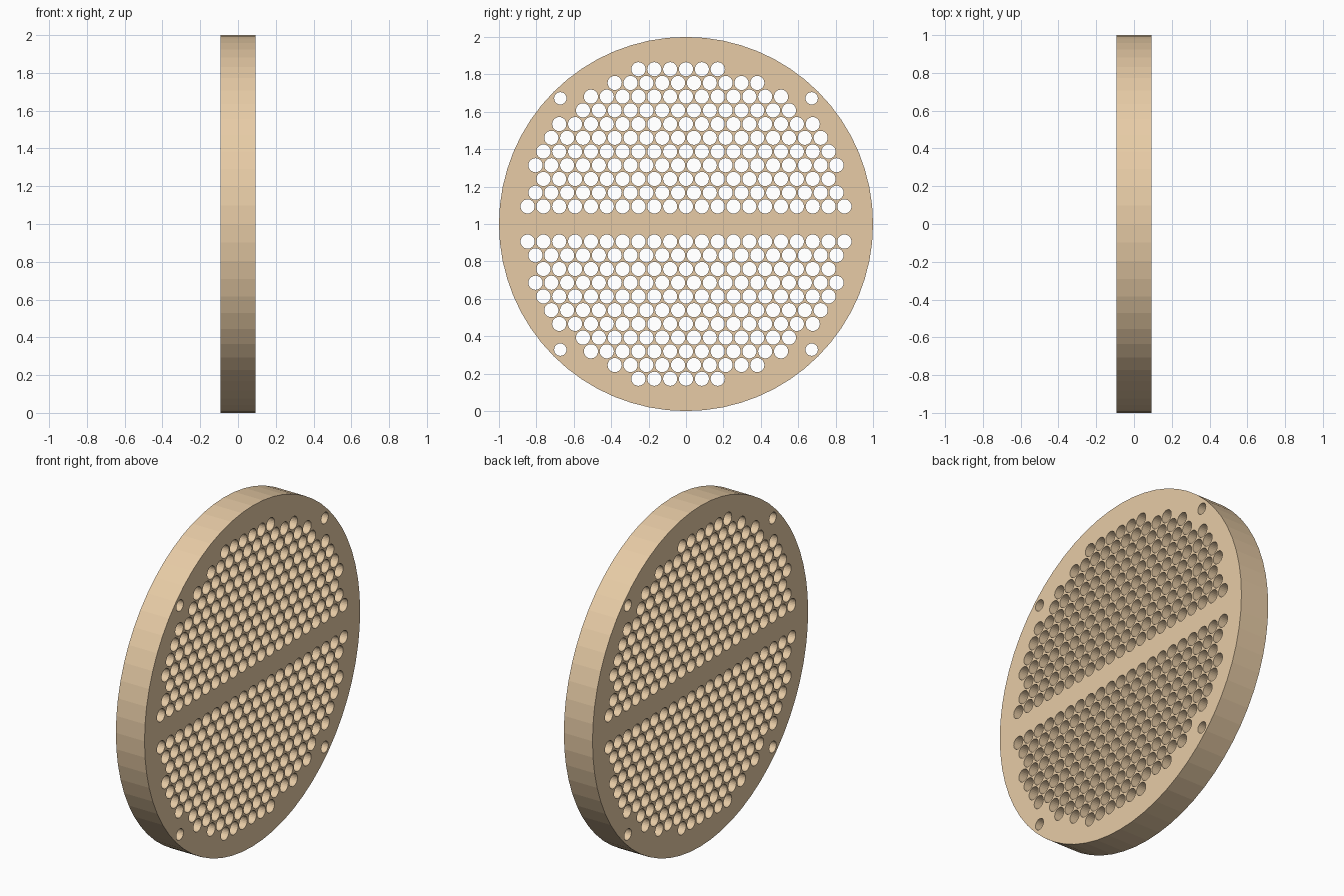
import bpy, math

if "Cube" in bpy.data.objects:
    bpy.data.objects.remove(bpy.data.objects["Cube"])

RADIUS, HALF_THICK, CENTRE_Z = 1.0, 0.093, 1.0
PITCH = 0.0847
ROW_STEP = PITCH * math.sqrt(3) / 2
FIRST_ROW = 0.094
TUBE_R, BOLT_R, BOLT_POS = 0.0378, 0.033, 0.672

# Half-width of each tube row in pitches, from the middle bar outward
ROWS = [10, 9.5, 9, 9.5, 9, 8.5, 8, 6.5, 6, 4.5]

curve = bpy.data.curves.new("tube_sheet", 'CURVE')
curve.dimensions = '2D'
curve.fill_mode = 'BOTH'
curve.extrude = HALF_THICK


def ring(cx, cy, r, sides):
    """Add a closed circular outline; inner ones become holes."""
    s = curve.splines.new('POLY')
    s.points.add(sides - 1)
    for i, p in enumerate(s.points):
        a = 2 * math.pi * i / sides
        p.co = (cx + r * math.cos(a), cy + r * math.sin(a), 0, 1)
    s.use_cyclic_u = True
    s.use_smooth = False


# Disc rim
ring(0, 0, RADIUS, 64)

# Tube holes, mirrored above and below the solid bar
spans = [(-w, w) for w in ROWS] + [(-3, 2)]
for side in (1, -1):
    for row, (lo, hi) in enumerate(spans):
        for k in range(int(hi - lo) + 1):
            ring((lo + k) * PITCH, side * (FIRST_ROW + row * ROW_STEP), TUBE_R, 24)

# Four bolt holes near the rim
for sx in (1, -1):
    for sy in (1, -1):
        ring(sx * BOLT_POS, sy * BOLT_POS, BOLT_R, 24)

# Turn the plate to face along x, standing on the ground
plate = bpy.data.objects.new("tube_sheet", curve)
bpy.context.collection.objects.link(plate)
plate.rotation_euler = (math.pi / 2, 0, math.pi / 2)
plate.location.z = CENTRE_Z
bpy.context.view_layer.objects.active = plate
plate.select_set(True)
bpy.ops.object.convert(target='MESH')
plate = bpy.context.object
bpy.ops.object.shade_flat()

# Tan material
mat = bpy.data.materials.new("tan_metal")
mat.diffuse_color = (0.80, 0.60, 0.38, 1)
mat.use_nodes = True
mat.node_tree.nodes["Principled BSDF"].inputs["Base Color"].default_value = mat.diffuse_color
plate.data.materials.clear()
plate.data.materials.append(mat)
